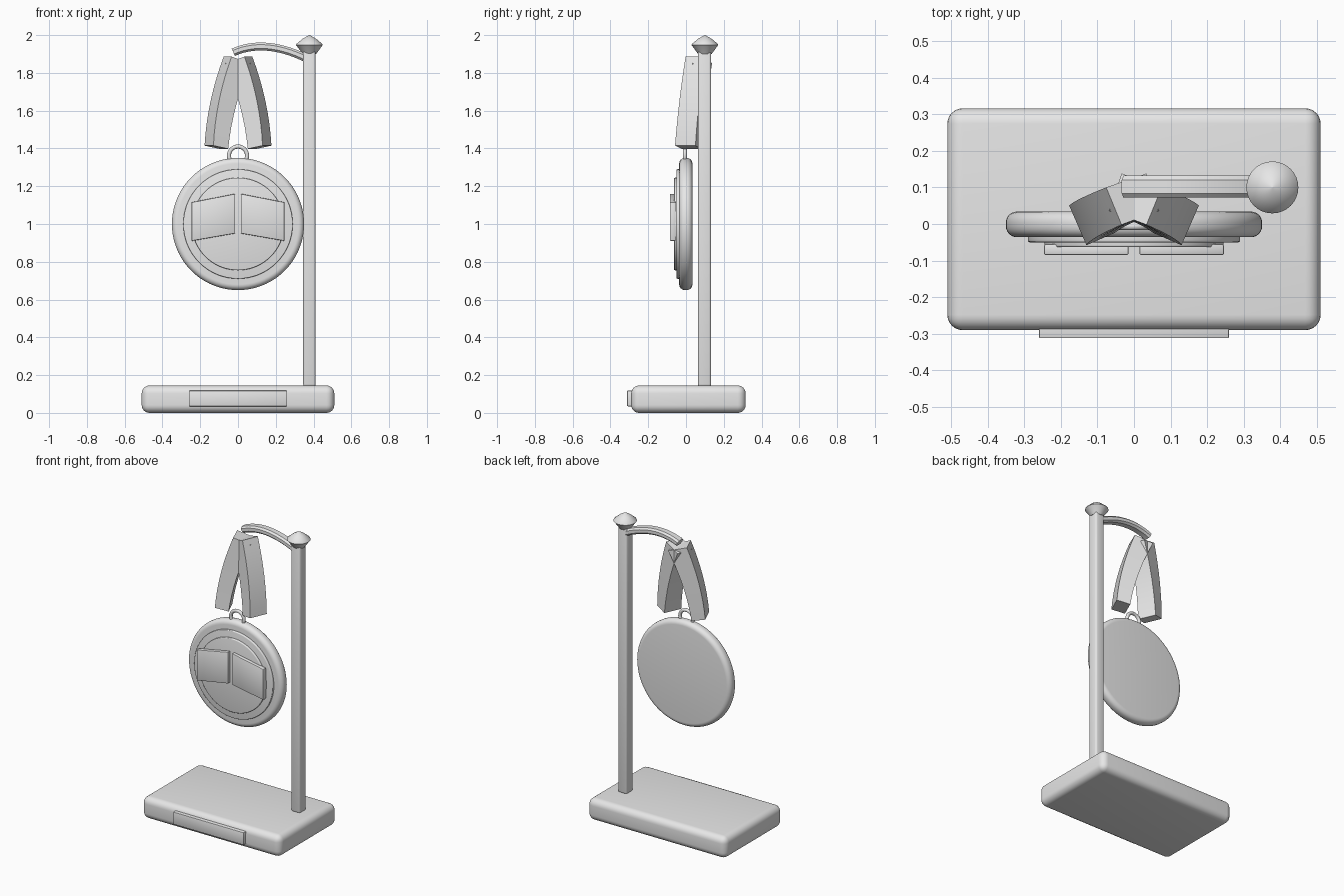
import bpy, bmesh, math
from mathutils import Vector

cube = bpy.data.objects.get("Cube")
if cube:
    bpy.data.objects.remove(cube, do_unlink=True)

grey = bpy.data.materials.new("plain grey")
grey.use_nodes = True
grey.diffuse_color = (0.8, 0.8, 0.8, 1)
grey.node_tree.nodes["Principled BSDF"].inputs["Base Color"].default_value = (0.8, 0.8, 0.8, 1)


def finish(ob, name, bevel=0, segments=4):
    """Name, colour, round the edges and shade."""
    ob.name = ob.data.name = name
    ob.data.materials.clear()
    ob.data.materials.append(grey)
    bpy.ops.object.select_all(action='DESELECT')
    ob.select_set(True)
    bpy.context.view_layer.objects.active = ob
    if bevel:
        mod = ob.modifiers.new("rounding", 'BEVEL')
        mod.width, mod.segments = bevel, segments
        mod.limit_method = 'ANGLE'
        bpy.ops.object.modifier_apply(modifier=mod.name)
    bpy.ops.object.shade_smooth_by_angle(angle=math.radians(35))
    return ob


def box(name, low, high, bevel, segments=4):
    low, high = Vector(low), Vector(high)
    bpy.ops.mesh.primitive_cube_add(size=1, location=(low + high) / 2)
    ob = bpy.context.object
    ob.scale = high - low
    bpy.ops.object.transform_apply(location=False, rotation=False)
    return finish(ob, name, bevel, segments)


def disc(name, radius, front, back, bevel, segments=3):
    bpy.ops.mesh.primitive_cylinder_add(
        vertices=72, radius=radius, depth=back - front,
        location=(0, (front + back) / 2, 1), rotation=(math.pi / 2, 0, 0))
    return finish(bpy.context.object, name, bevel, segments)


def loft(name, rings, bevel=0, segments=2):
    """Skin a row of matching closed sections and cap both ends."""
    bm = bmesh.new()
    rows = [[bm.verts.new(p) for p in ring] for ring in rings]
    n = len(rows[0])
    for a, b in zip(rows, rows[1:]):
        for i in range(n):
            j = (i + 1) % n
            bm.faces.new((a[i], a[j], b[j], b[i]))
    bm.faces.new(rows[0])
    bm.faces.new(rows[-1])
    bmesh.ops.recalc_face_normals(bm, faces=bm.faces)
    mesh = bpy.data.meshes.new(name)
    bm.to_mesh(mesh)
    bm.free()
    ob = bpy.data.objects.new(name, mesh)
    bpy.context.collection.objects.link(ob)
    return finish(ob, name, bevel, segments)


# Stand: rounded base, front plaque and post
box("base", (-0.51, -0.29, 0), (0.51, 0.316, 0.145), 0.042, 6)
box("base_plaque", (-0.26, -0.312, 0.035), (0.26, -0.25, 0.118), 0.004, 2)
box("post", (0.345, 0.063, 0.14), (0.411, 0.133, 1.92), 0.012, 3)

# Finial: turned cap with a low cone
profile = [(0.036, 1.9), (0.067, 1.943), (0.071, 1.947), (0.069, 1.953), (0.035, 1.981), (0.002, 2.0)]
loft("finial", [[(0.378 + r * math.cos(a), 0.1 + r * math.sin(a), z)
                 for a in (math.tau * k / 32 for k in range(32))] for r, z in profile])

# Arm: chamfered bar along an arc
start, control, end = Vector((-0.025, 1.909)), Vector((0.145, 1.985)), Vector((0.37, 1.873))
section = [(sy * y, sz * z) for sy, sz, pair in
           ((1, 1, 0), (-1, 1, 1), (-1, -1, 0), (1, -1, 1))
           for y, z in ([(0.03, 0.01), (0.018, 0.021)][::-1 if pair else 1])]
rings = []
for k in range(15):
    t = k / 14
    mid = start * (1 - t) ** 2 + control * 2 * t * (1 - t) + end * t * t
    tangent = ((control - start) * (1 - t) + (end - control) * t).normalized()
    rings.append([(mid.x - tangent.y * h, 0.102 + y, mid.y + tangent.x * h) for y, h in section])
loft("arm", rings)

# Ribbon straps: thick bowed bands crossing at the top
lower = [(-0.177, 0.05, 1.415), (-0.13, -0.058, 1.415), (-0.052, -0.024, 1.398), (-0.1, 0.084, 1.398)]
upper = [(-0.076, 0.1, 1.886), (-0.034, -0.002, 1.886), (0.068, 0.036, 1.85), (0.034, 0.138, 1.85)]
for side, label in ((1, "right"), (-1, "left")):
    rings = []
    for k in range(9):
        t = k / 8
        bow = Vector((-0.075 * t * (1 - t), -0.02 * t * (1 - t), 0))
        ring = [Vector(a).lerp(Vector(b), t) + bow for a, b in zip(lower, upper)]
        rings.append([(side * p.x, p.y, p.z) for p in ring])
    loft(label + "_ribbon", rings)

# Hanging ring
bpy.ops.mesh.primitive_torus_add(major_segments=40, minor_segments=12, major_radius=0.048,
                                 minor_radius=0.011, location=(0, -0.006, 1.362),
                                 rotation=(math.pi / 2, 0, 0))
finish(bpy.context.object, "hanging_ring")

# Medal: rounded disc with two raised steps
disc("medal_disc", 0.35, -0.036, 0.034, 0.03, 6)
disc("medal_outer_step", 0.29, -0.05, -0.02, 0.005)
disc("medal_inner_step", 0.245, -0.063, -0.03, 0.005)

# Open book: two slanted pages
page = [(0.015, 0.95), (0.246, 0.91), (0.246, 1.115), (0.015, 1.16)]
for side, label in ((1, "left"), (-1, "right")):
    loft(label + "_page", [[(side * x, y, z) for x, z in page] for y in (-0.085, -0.055)], 0.005)
